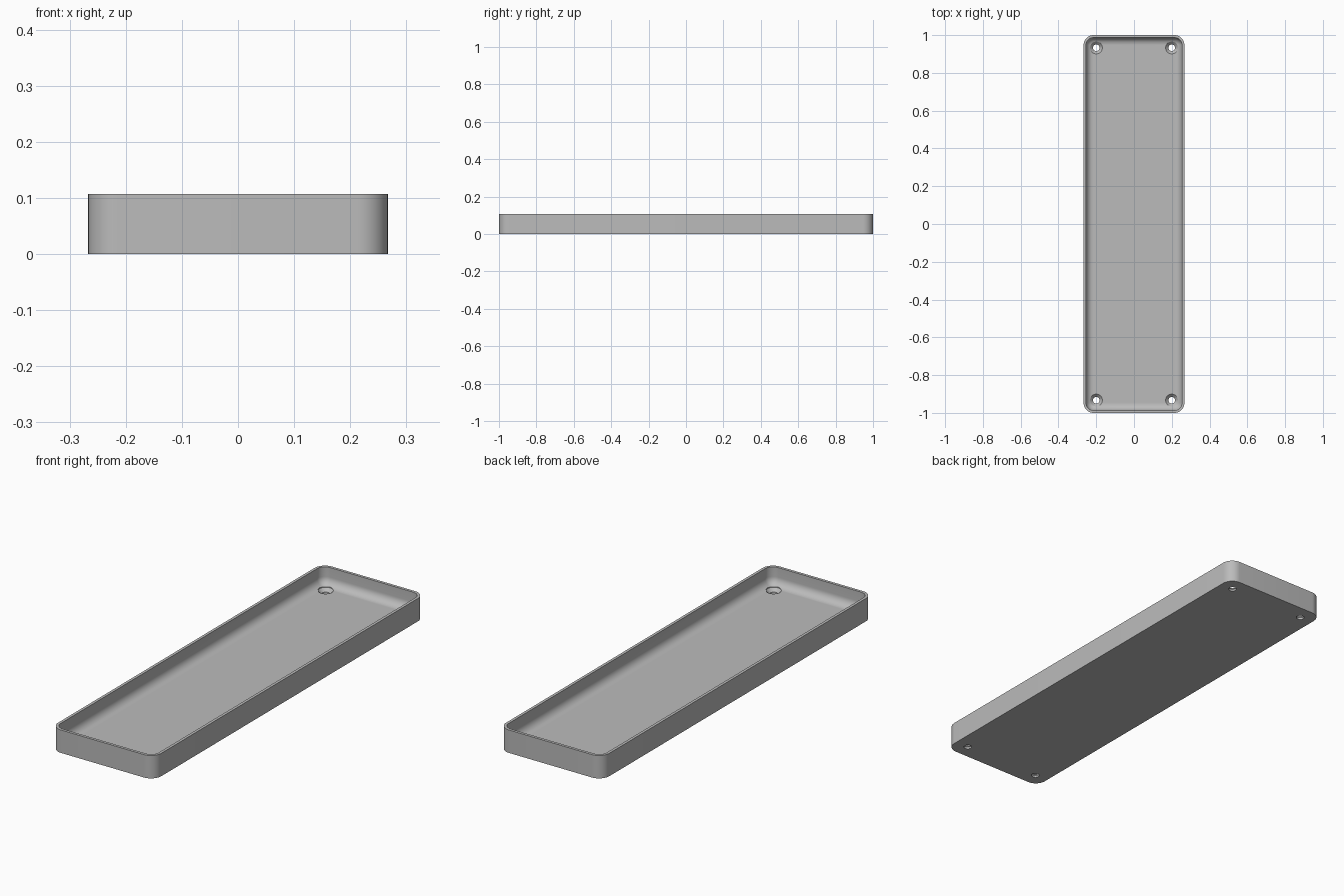
import bpy, bmesh, math

cube = bpy.data.objects.get("Cube")
if cube:
    bpy.data.objects.remove(cube, do_unlink=True)

HALF_X, HALF_Y, HEIGHT = 0.267, 1.0, 0.107
CORNER, WALL, FLOOR, FILLET = 0.053, 0.0133, 0.024, 0.038
HOLE_X, HOLE_Y = 0.2, 0.933

grey = bpy.data.materials.new("plain grey")
grey.use_nodes = True
colour = (0.5, 0.5, 0.5, 1)
grey.diffuse_color = colour
grey.node_tree.nodes["Principled BSDF"].inputs["Base Color"].default_value = colour


def make_object(name, bm):
    bmesh.ops.recalc_face_normals(bm, faces=bm.faces)
    mesh = bpy.data.meshes.new(name)
    bm.to_mesh(mesh)
    bm.free()
    mesh.materials.append(grey)
    obj = bpy.data.objects.new(name, mesh)
    bpy.context.collection.objects.link(obj)
    return obj


def rounded_loop(bm, inset, z, steps=12):
    """Rounded rectangle, inset from the outer outline."""
    r = max(CORNER - inset, 0.001)
    cx, cy = HALF_X - inset - r, HALF_Y - inset - r
    verts = []
    for corner, (sx, sy) in enumerate([(1, 1), (-1, 1), (-1, -1), (1, -1)]):
        for i in range(steps + 1):
            a = math.pi / 2 * (corner + i / steps)
            verts.append(bm.verts.new((sx * cx + r * math.cos(a), sy * cy + r * math.sin(a), z)))
    return verts


def skin(bm, loops):
    """Join successive loops with quads and cap both ends."""
    for a, b in zip(loops, loops[1:]):
        for i in range(len(a)):
            j = (i + 1) % len(a)
            bm.faces.new((a[i], a[j], b[j], b[i]))
    bm.faces.new(loops[0])
    bm.faces.new(loops[-1])


# Tray: outer wall, flat rim, inner wall and rounded inner base
profile = [(0, 0), (0, HEIGHT), (WALL, HEIGHT)]
for i in range(11):
    a = math.pi / 2 * i / 10
    profile.append((WALL + FILLET * (1 - math.cos(a)), FLOOR + FILLET * (1 - math.sin(a))))
bm = bmesh.new()
skin(bm, [rounded_loop(bm, inset, z) for inset, z in profile])
tray = make_object("tray", bm)

# Countersunk screw holes in the four corners
bm = bmesh.new()
SIDES = 32
for sx in (-1, 1):
    for sy in (-1, 1):
        rings = []
        for r, z in [(0.0175, -0.02), (0.0175, 0.009), (0.0325, FLOOR), (0.0325, 0.06)]:
            rings.append([bm.verts.new((sx * HOLE_X + r * math.cos(math.tau * i / SIDES),
                                        sy * HOLE_Y + r * math.sin(math.tau * i / SIDES), z))
                          for i in range(SIDES)])
        skin(bm, rings)
cutter = make_object("screw_hole_cutter", bm)
cutter.hide_render = True

cut = tray.modifiers.new("screw holes", 'BOOLEAN')
cut.object = cutter
cut.operation = 'DIFFERENCE'
cut.solver = 'EXACT'
bpy.ops.object.select_all(action='DESELECT')
bpy.context.view_layer.objects.active = tray
tray.select_set(True)
bpy.ops.object.modifier_apply(modifier=cut.name)
bpy.data.objects.remove(cutter, do_unlink=True)
bpy.ops.object.shade_smooth_by_angle(angle=math.radians(30))
